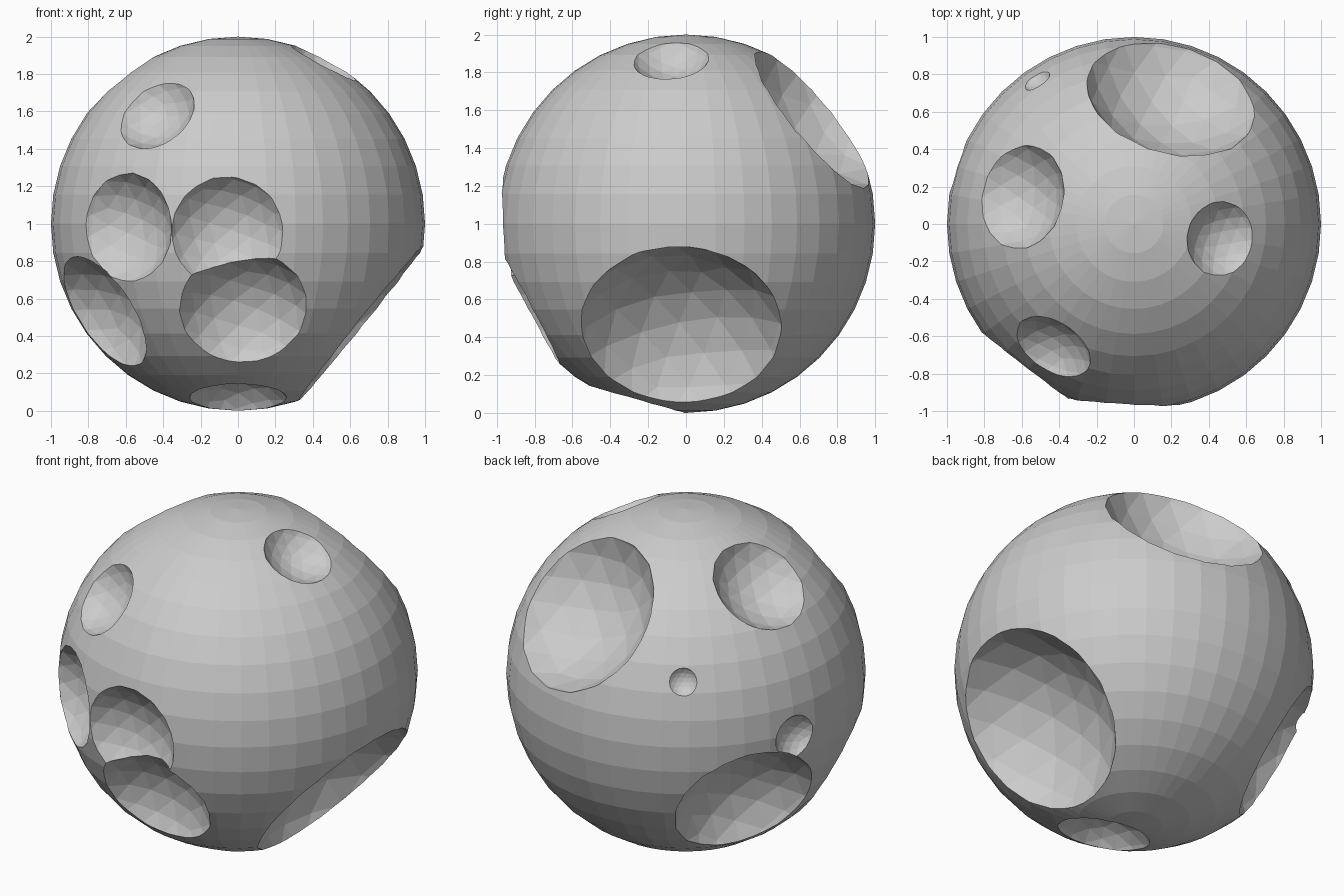
import bpy
import math
from mathutils import Vector

if "Cube" in bpy.data.objects:
    bpy.data.objects.remove(bpy.data.objects["Cube"])

CENTRE = Vector((0, 0, 1))

# Crater direction from the rock's centre, rim radius
CRATERS = [
    ((-0.44, -0.67, 0.59), 0.22),   # front, upper left
    ((-0.61, -0.79, -0.02), 0.29),  # front, left
    ((-0.06, -1.00, -0.05), 0.30),  # front, middle
    ((0.03, -0.88, -0.47), 0.34),   # front, low
    ((-0.76, -0.42, -0.50), 0.34),  # lower left, towards the front
    ((-0.75, 0.46, -0.48), 0.41),   # lower left, towards the back
    ((0.00, -0.27, -0.96), 0.26),   # underside
    ((0.78, -0.03, -0.63), 0.53),   # large, lower right
    ((0.22, 0.75, 0.62), 0.46),     # large, upper back
    ((-0.62, 0.15, 0.77), 0.28),    # top left
    ((0.47, -0.08, 0.88), 0.20),    # top right
    ((-0.52, 0.77, 0.37), 0.08),    # small pit, back left
    ((-0.95, 0.30, -0.03), 0.13),   # small pit, left
]

# Faceted round body
bpy.ops.mesh.primitive_uv_sphere_add(segments=40, ring_count=20, radius=1, location=CENTRE)
rock = bpy.context.object
rock.name = "cratered_rock"


def cut_crater(direction, rim):
    """Carve a shallow bowl whose rim lies on the body's surface."""
    d = Vector(direction).normalized()
    depth = 0.5 * rim
    radius = (rim ** 2 + depth ** 2) / (2 * depth)
    distance = math.sqrt(1 - rim ** 2) - depth + radius
    bpy.ops.mesh.primitive_ico_sphere_add(
        subdivisions=3, radius=radius * 1.01, location=CENTRE + d * distance,
        rotation=(0.3 + d.x, 0.2 + d.y, 0.1 + d.z))
    cutter = bpy.context.object
    cutter.name = "crater_cutter"
    cutter.hide_render = True
    mod = rock.modifiers.new("crater", "BOOLEAN")
    mod.operation = "DIFFERENCE"
    mod.solver = "EXACT"
    mod.object = cutter
    bpy.context.view_layer.objects.active = rock
    bpy.ops.object.modifier_apply(modifier=mod.name)
    bpy.data.objects.remove(cutter, do_unlink=True)


for direction, rim in CRATERS:
    cut_crater(direction, rim)
